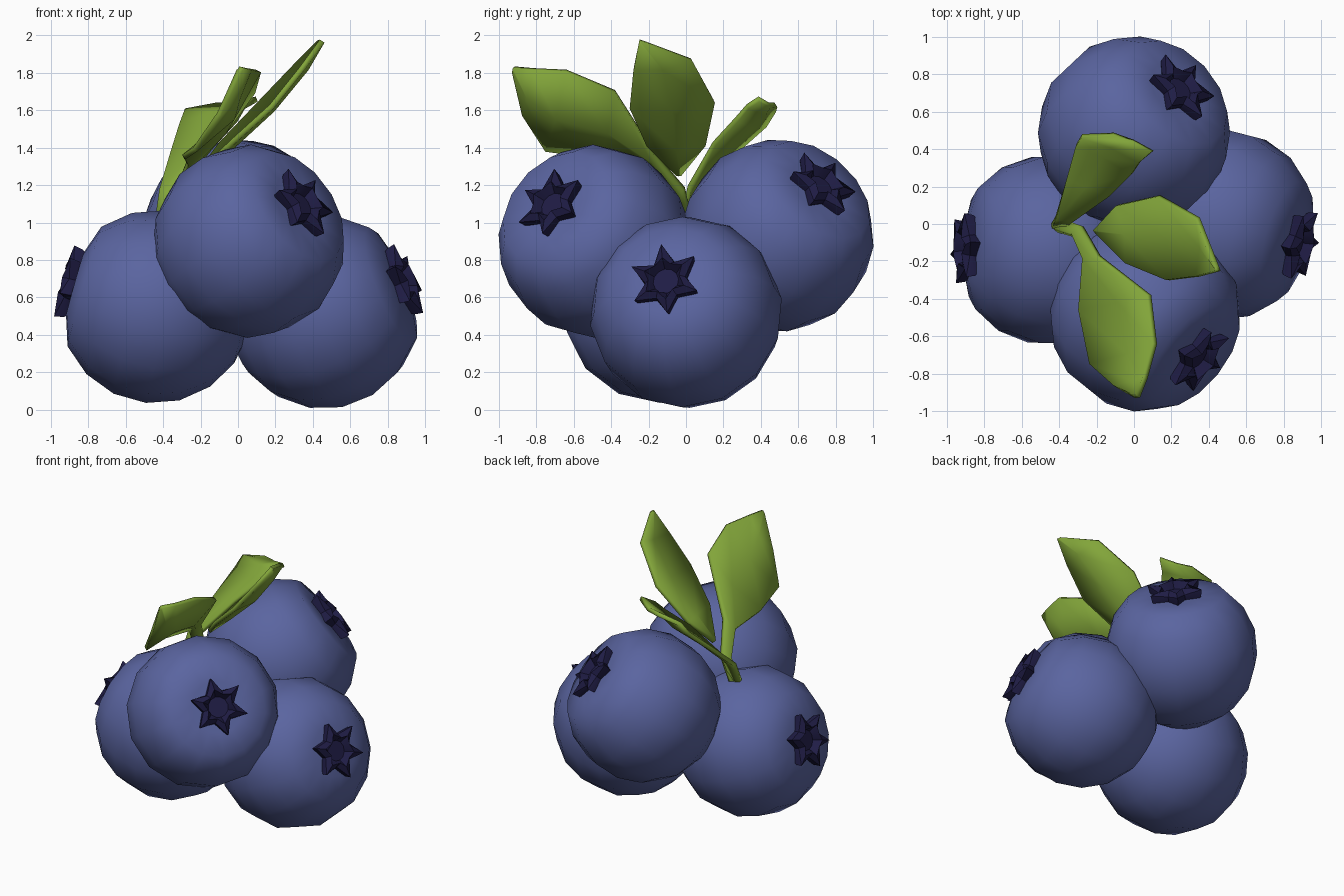
import bpy, bmesh, math
from mathutils import Vector

if "Cube" in bpy.data.objects:
    bpy.data.objects.remove(bpy.data.objects["Cube"])


def material(name, rgb):
    m = bpy.data.materials.new(name)
    m.diffuse_color = (*rgb, 1)
    m.use_nodes = True
    m.node_tree.nodes["Principled BSDF"].inputs["Base Color"].default_value = m.diffuse_color
    return m


BLUE = material("berry blue", (0.103, 0.129, 0.352))
NAVY = material("crown navy", (0.014, 0.012, 0.060))
GREEN = material("leaf green", (0.223, 0.376, 0.042))


def make_object(name, bm, mat, angle):
    bmesh.ops.recalc_face_normals(bm, faces=bm.faces)
    me = bpy.data.meshes.new(name)
    bm.to_mesh(me)
    bm.free()
    me.materials.append(mat)
    ob = bpy.data.objects.new(name, me)
    bpy.context.collection.objects.link(ob)
    bpy.context.view_layer.objects.active = ob
    ob.select_set(True)
    bpy.ops.object.shade_smooth_by_angle(angle=math.radians(angle))
    ob.select_set(False)
    return ob


def berry(name, centre, crown_at):
    """Low-sided smooth ball, flattened where the crown sits."""
    centre = Vector(centre)
    axis = Vector(crown_at) - centre
    turn = axis.to_track_quat('Z', 'Y')
    depth = axis.length
    bm = bmesh.new()
    bmesh.ops.create_uvsphere(bm, u_segments=14, v_segments=9, radius=0.517)
    for v in bm.verts:
        v.co.z = min(v.co.z, depth - 0.03)
    ball = make_object(name + "_berry", bm, BLUE, 60)

    # six-pointed crown: (tip radius, valley radius, tip height, valley height)
    rings = [(0.14, 0.10, -0.08, -0.08), (0.19, 0.115, -0.02, -0.02),
             (0.20, 0.11, 0.03, 0.005), (0.12, 0.085, 0.035, 0.045),
             (0.07, 0.07, -0.01, -0.01)]
    bm = bmesh.new()
    loops = []
    for rt, rv, zt, zv in rings:
        loop = []
        for i in range(12):
            r, z = (rt, zt) if i % 2 == 0 else (rv, zv)
            a = math.radians(100 + 30 * i)
            loop.append(bm.verts.new((r * math.cos(a), r * math.sin(a), depth + z)))
        loops.append(loop)
    for a, b in zip(loops, loops[1:]):
        for i in range(12):
            j = (i + 1) % 12
            bm.faces.new((a[i], a[j], b[j], b[i]))
    bm.faces.new(loops[-1])
    bm.faces.new(loops[0][::-1])
    crown = make_object(name + "_crown", bm, NAVY, 35)
    for ob in (ball, crown):
        ob.rotation_mode = 'QUATERNION'
        ob.rotation_quaternion = turn
        ob.location = centre


berry("left", (-0.44, -0.14, 0.55), (-0.90, -0.13, 0.68))
berry("right", (0.46, 0.0, 0.52), (0.885, -0.11, 0.69))
berry("front", (0.06, -0.49, 0.90), (0.345, -0.72, 1.10))
berry("back", (0.0, 0.49, 0.93), (0.25, 0.725, 1.20))


def leaf(name, rows, sag):
    """Folded sheet through left/right edge pairs, narrow rows form the stem."""
    bm = bmesh.new()
    grid = []
    for left, right in rows:
        l, r = Vector(left), Vector(right)
        mid = (l + r) / 2 + Vector(sag) * min(1, (l - r).length / 0.4)
        grid.append([bm.verts.new(p) for p in (l, mid, r)])
    for a, b in zip(grid, grid[1:]):
        for i in (0, 1):
            bm.faces.new((a[i], a[i + 1], b[i + 1], b[i]))
    ob = make_object(name, bm, GREEN, 50)
    mod = ob.modifiers.new("thickness", 'SOLIDIFY')
    mod.thickness = 0.03
    mod.offset = 0


# front leaf with the main stem
leaf("front_leaf", [
    ((-0.43, -0.03, 1.03), (-0.37, 0.02, 1.03)),
    ((-0.33, -0.06, 1.16), (-0.28, -0.01, 1.18)),
    ((-0.27, -0.19, 1.31), (-0.19, -0.17, 1.37)),
    ((-0.29, -0.46, 1.35), (0.08, -0.38, 1.70)),
    ((-0.23, -0.75, 1.39), (0.11, -0.64, 1.81)),
    ((-0.10, -0.87, 1.58), (0.06, -0.82, 1.82)),
    ((0.00, -0.92, 1.81), (0.02, -0.92, 1.83))], (0.03, 0, -0.04))

# right leaf, tapering to a point beside the main stem
leaf("right_leaf", [
    ((-0.21, -0.03, 1.26), (-0.20, -0.05, 1.26)),
    ((-0.09, 0.10, 1.42), (-0.04, -0.21, 1.42)),
    ((0.13, 0.15, 1.65), (0.18, -0.30, 1.62)),
    ((0.34, 0.03, 1.87), (0.34, -0.28, 1.82)),
    ((0.44, -0.23, 1.97), (0.45, -0.25, 1.97))], (0.03, 0, -0.03))

# back leaf, curling up at its tip
leaf("back_leaf", [
    ((-0.44, -0.01, 1.04), (-0.37, -0.01, 1.04)),
    ((-0.42, 0.03, 1.17), (-0.32, 0.02, 1.19)),
    ((-0.36, 0.24, 1.36), (-0.13, 0.15, 1.42)),
    ((-0.31, 0.42, 1.52), (-0.01, 0.27, 1.55)),
    ((-0.28, 0.47, 1.60), (0.03, 0.33, 1.62)),
    ((-0.11, 0.48, 1.63), (0.10, 0.39, 1.66))], (0.0, 0.02, -0.03))
